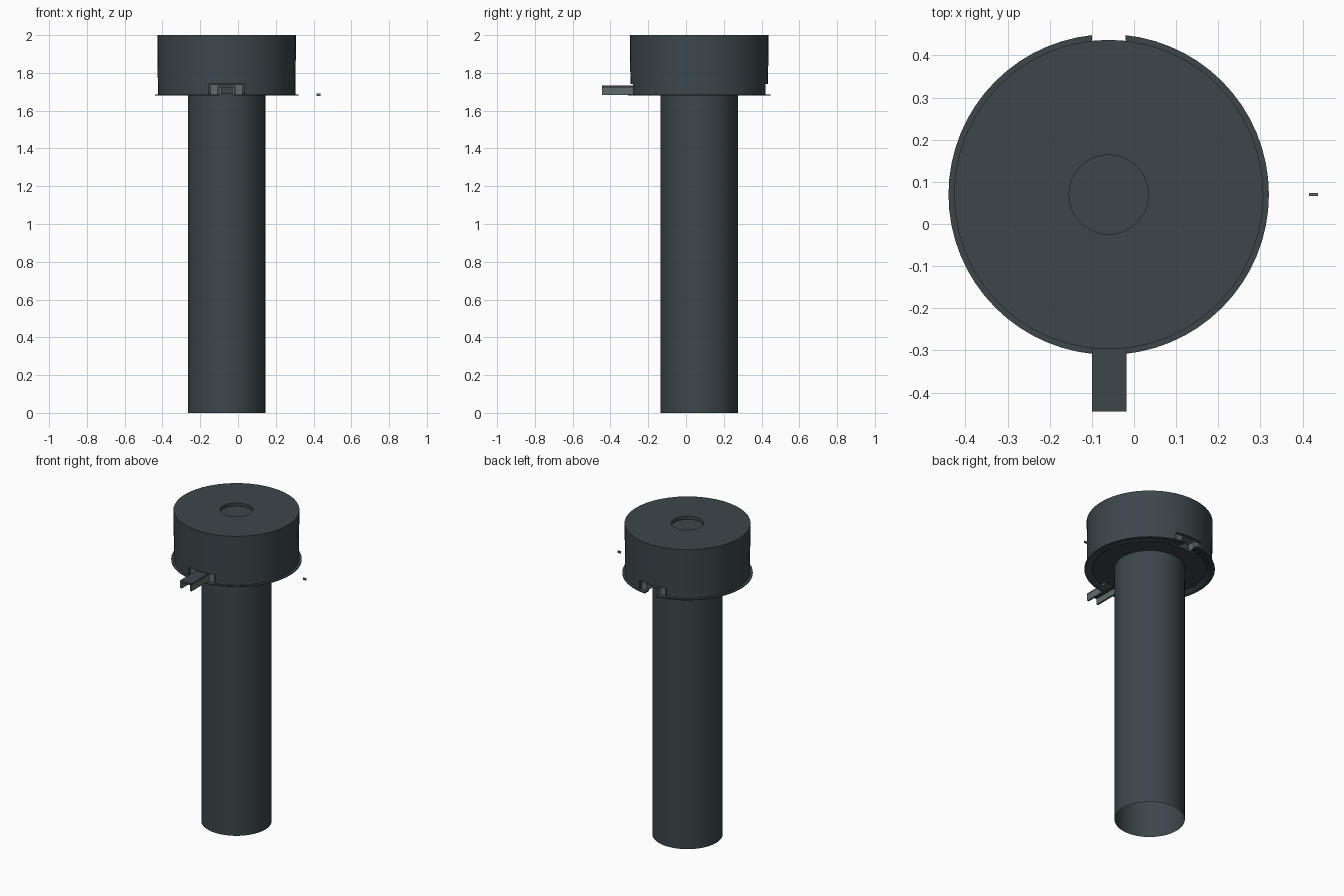
import bpy, bmesh, math

if "Cube" in bpy.data.objects:
    bpy.data.objects.remove(bpy.data.objects["Cube"])

CX, CY = -0.06, 0.07          # axis of the turned parts


def material(name, rgb):
    m = bpy.data.materials.new(name)
    m.diffuse_color = (*rgb, 1)
    m.use_nodes = True
    m.node_tree.nodes["Principled BSDF"].inputs["Base Color"].default_value = m.diffuse_color
    return m


DARK = material("dark_slate", (0.045, 0.062, 0.07))
GREY = material("mid_grey", (0.12, 0.15, 0.155))


def finish(name, bm, mat, smooth=False):
    bmesh.ops.recalc_face_normals(bm, faces=bm.faces)
    me = bpy.data.meshes.new(name)
    bm.to_mesh(me)
    bm.free()
    me.materials.append(mat)
    ob = bpy.data.objects.new(name, me)
    bpy.context.collection.objects.link(ob)
    if smooth:
        bpy.ops.object.select_all(action='DESELECT')
        ob.select_set(True)
        bpy.context.view_layer.objects.active = ob
        bpy.ops.object.shade_smooth_by_angle(angle=math.radians(30))
    return ob


def turned(name, profile, n, mat, smooth=True):
    """Revolve an (r, z) profile about the main axis; r = 0 closes it."""
    bm = bmesh.new()
    rings = []
    for r, z in profile:
        if r == 0:
            rings.append([bm.verts.new((CX, CY, z))] * n)
        else:
            rings.append([bm.verts.new((CX + r * math.cos(2 * math.pi * i / n),
                                        CY + r * math.sin(2 * math.pi * i / n), z))
                          for i in range(n)])
    for a, b in zip(rings, rings[1:]):
        for i in range(n):
            j = (i + 1) % n
            quad = list(dict.fromkeys([a[i], a[j], b[j], b[i]]))
            bm.faces.new(quad)
    return finish(name, bm, mat, smooth)


def box(name, x, y, z, mat):
    bm = bmesh.new()
    bmesh.ops.create_cube(bm, size=1)
    for v in bm.verts:
        v.co = [lo + (c + 0.5) * (hi - lo) for c, (lo, hi) in zip(v.co, (x, y, z))]
    return finish(name, bm, mat)


def cut(target, cutter):
    mod = target.modifiers.new("cut", 'BOOLEAN')
    mod.operation = 'DIFFERENCE'
    mod.solver = 'EXACT'
    mod.object = cutter
    cutter.hide_render = True
    cutter.hide_set(True)


# open-bottomed shaft
turned("shaft", [(0.205, 0), (0.205, 1.69)], 48, DARK)

# head with a shallow round recess on top
head = turned("head", [(0, 1.98), (0.094, 1.98), (0.094, 2.0), (0.367, 2.0),
                       (0.364, 1.683), (0.335, 1.683), (0.335, 1.69), (0, 1.69)], 48, DARK)

# thin rim round the bottom of the head
rim = turned("rim", [(0.335, 1.68), (0.38, 1.68), (0.38, 1.685), (0.335, 1.685),
                     (0.335, 1.68)], 64, DARK)

# front and back slots, each lined by a small bracket
for side, tag in ((-1, "front"), (1, "back")):
    def ys(a, b):
        return tuple(sorted((CY + side * a, CY + side * b)))
    cut(head, box(tag + "_slot_cutter", (-0.155, 0.035), ys(0.30, 0.5), (1.6, 1.74), GREY))
    cut(rim, box(tag + "_rim_cutter", (-0.10, -0.02), ys(0.2, 0.5), (1.6, 1.74), GREY))
    box(tag + "_bracket_left", (-0.145, -0.105), ys(0.30, 0.345), (1.685, 1.735), GREY)
    box(tag + "_bracket_right", (-0.015, 0.025), ys(0.30, 0.345), (1.685, 1.735), GREY)
    box(tag + "_bracket_top", (-0.145, 0.025), ys(0.30, 0.345), (1.73, 1.738), GREY)

# lever: a downward-open channel sticking out of the front slot
box("lever_top", (-0.10, -0.018), (-0.445, -0.235), (1.72, 1.732), DARK)
for tag, x in (("left", (-0.10, -0.088)), ("right", (-0.03, -0.018))):
    box("lever_side_" + tag, x, (-0.445, -0.235), (1.683, 1.72), GREY)

# loose chip beside the head
box("side_chip", (0.415, 0.436), (0.066, 0.074), (1.678, 1.69), GREY)
